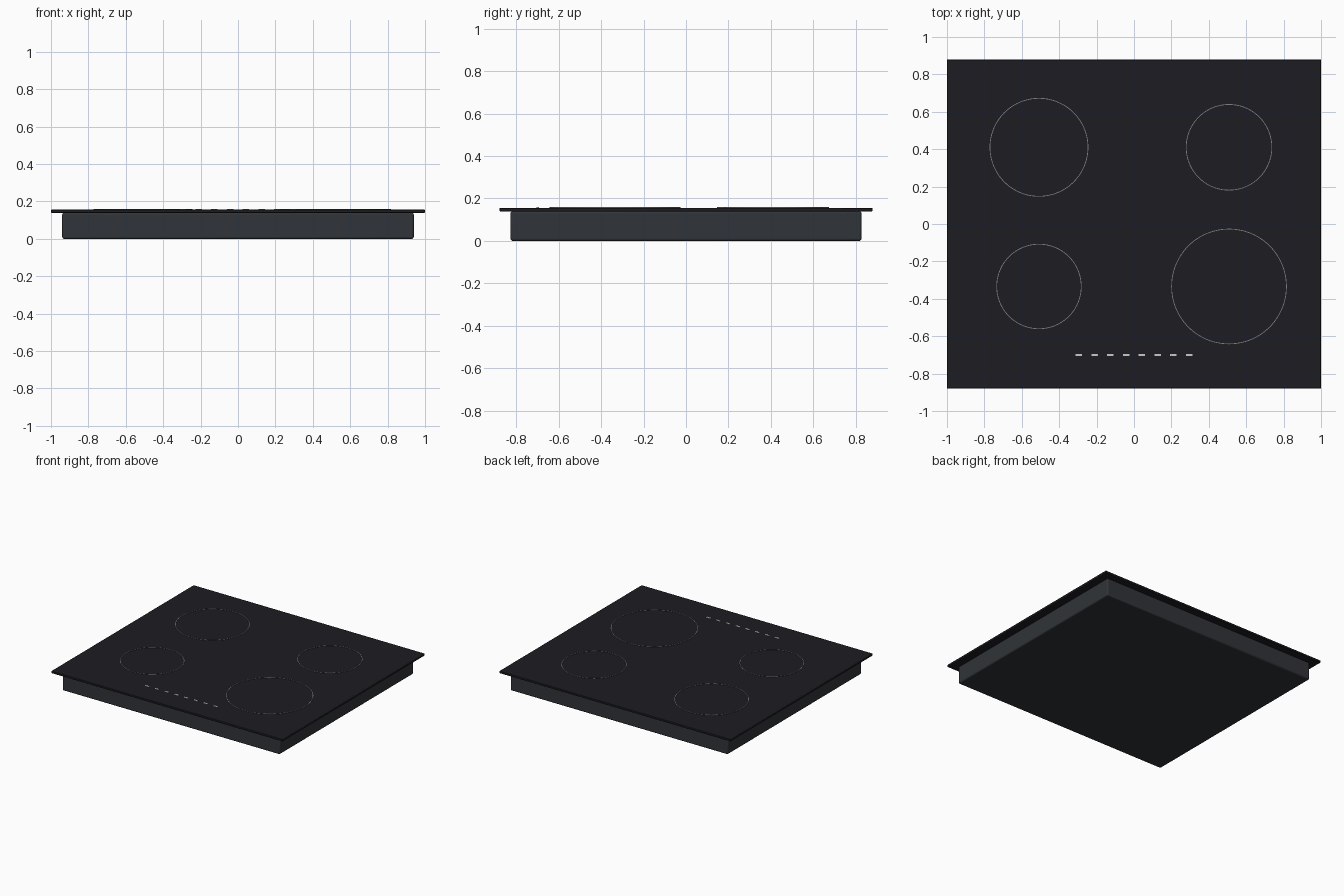
import bpy, bmesh, math

if "Cube" in bpy.data.objects:
    bpy.data.objects.remove(bpy.data.objects["Cube"])


def material(name, rgb):
    m = bpy.data.materials.new(name)
    m.diffuse_color = (*rgb, 1)
    m.use_nodes = True
    m.node_tree.nodes["Principled BSDF"].inputs["Base Color"].default_value = m.diffuse_color
    return m


STEEL = material("dark_steel", (0.03, 0.034, 0.04))
GLASS = material("black_glass", (0.012, 0.012, 0.016))
RING = material("ring_grey", (0.22, 0.22, 0.23))
MARK = material("mark_white", (0.75, 0.75, 0.75))


def box(name, center, size, mat, bevel=0.0, segments=2):
    bpy.ops.mesh.primitive_cube_add(size=1, location=center)
    ob = bpy.context.object
    ob.name = name
    ob.scale = size
    bpy.ops.object.transform_apply(location=False, rotation=False, scale=True)
    ob.data.materials.append(mat)
    if bevel:
        mod = ob.modifiers.new("bevel", "BEVEL")
        mod.width = bevel
        mod.segments = segments
        bpy.ops.object.shade_smooth_by_angle()
    return ob


def ring(name, x, y, radius, z0, z1, width, mat, n=96):
    # rectangular section swept around a full circle
    bm = bmesh.new()
    section = [(radius, z0), (radius, z1), (radius - width, z1), (radius - width, z0)]
    loops = []
    for i in range(n):
        a = math.tau * i / n
        loops.append([bm.verts.new((r * math.cos(a), r * math.sin(a), z)) for r, z in section])
    for i in range(n):
        p, q = loops[i], loops[(i + 1) % n]
        for k in range(4):
            m = (k + 1) % 4
            bm.faces.new((p[k], q[k], q[m], p[m]))
    bmesh.ops.recalc_face_normals(bm, faces=bm.faces)
    me = bpy.data.meshes.new(name)
    bm.to_mesh(me)
    bm.free()
    me.materials.append(mat)
    ob = bpy.data.objects.new(name, me)
    ob.location = (x, y, 0)
    bpy.context.collection.objects.link(ob)


# Housing below the counter
box("housing", (0, 0, 0.07), (1.88, 1.655, 0.14), STEEL, 0.01, 3)

# Glass top plate
box("glass_top", (0, 0, 0.1475), (2.0, 1.76, 0.017), GLASS, 0.004, 2)

# Cooking zone outlines
zones = {
    "zone_back_left": (-0.508, 0.41, 0.264),
    "zone_back_right": (0.508, 0.41, 0.231),
    "zone_front_left": (-0.508, -0.334, 0.228),
    "zone_front_right": (0.508, -0.334, 0.309),
}
for name, (x, y, r) in zones.items():
    ring(name, x, y, r, 0.155, 0.159, 0.004, RING)

# Row of touch control marks
for i in range(8):
    box(f"control_mark_{i + 1}", (-0.295 + i * 0.0843, -0.70, 0.157), (0.034, 0.012, 0.004), MARK)
